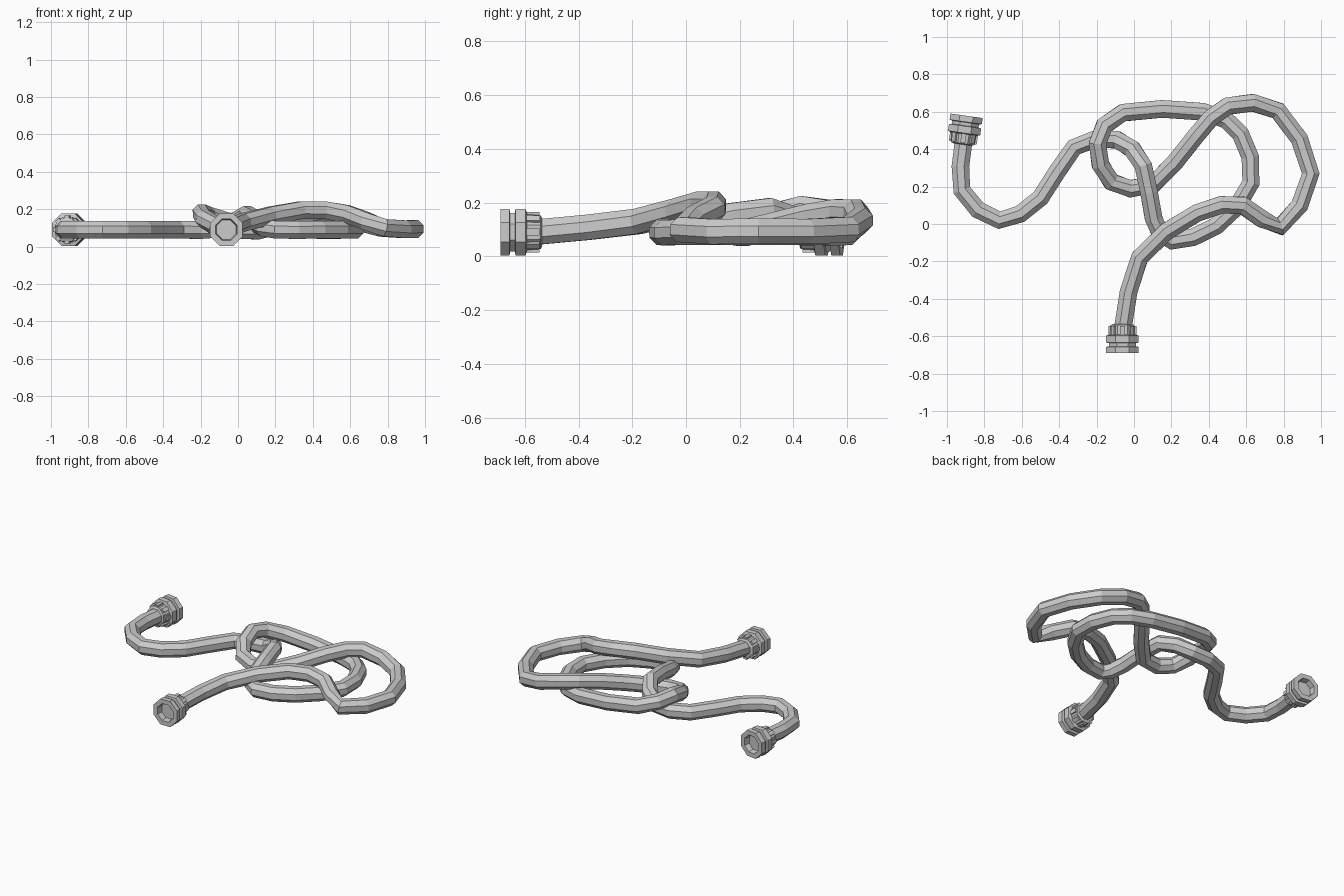
import bpy, bmesh
from math import pi, sin, cos
from mathutils import Vector

if "Cube" in bpy.data.objects:
    bpy.data.objects.remove(bpy.data.objects["Cube"])

SIDES = 8
UP = Vector((0, 0, 1))


def finish(bm, name):
    bmesh.ops.recalc_face_normals(bm, faces=bm.faces)
    me = bpy.data.meshes.new(name)
    bm.to_mesh(me)
    bm.free()
    ob = bpy.data.objects.new(name, me)
    bpy.context.collection.objects.link(ob)
    return ob


def ring(bm, c, d, r):
    # octagon around direction d, flat side up
    side = d.cross(UP).normalized()
    up = side.cross(d).normalized()
    return [bm.verts.new(c + r * (cos(a) * side + sin(a) * up))
            for a in ((i + 0.5) * 2 * pi / SIDES for i in range(SIDES))]


def skin(bm, rings):
    for a, b in zip(rings, rings[1:]):
        for i in range(SIDES):
            j = (i + 1) % SIDES
            bm.faces.new((a[i], a[j], b[j], b[i]))
    bm.faces.new(rings[0])
    bm.faces.new(rings[-1])


# Hose: key points of the centre line, a smooth midpoint is added between each pair
KEYS = [Vector(p) for p in [
    (-.91, .45, .09), (-.92, .18, .09), (-.72, .02, .09), (-.5, .14, .09),
    (-.32, .41, .09), (-.09, .45, .095), (.05, .31, .17), (.105, .03, .12),
    (.2, -.09, .09), (.44, -.01, .09), (.625, .22, .09), (.57, .48, .09),
    (.37, .6, .09), (-.06, .595, .135), (-.195, .43, .178), (-.12, .225, .11),
    (.1, .21, .085), (.33, .47, .15), (.5, .63, .165), (.77, .605, .1),
    (.945, .27, .094), (.78, -.015, .1), (.58, .1, .175), (.34, .06, .195),
    (.03, -.18, .13), (-.06, -.56, .09)]]
ext = [2 * KEYS[0] - KEYS[1]] + KEYS + [2 * KEYS[-1] - KEYS[-2]]
path = []
for a, b, c, d in zip(ext, ext[1:], ext[2:], ext[3:]):
    path += [b, (9 * (b + c) - a - d) / 16]
path.append(KEYS[-1])

bm = bmesh.new()
rings = []
for i, p in enumerate(path):
    d = path[min(i + 1, len(path) - 1)] - path[max(i - 1, 0)]
    rings.append(ring(bm, p, d.normalized(), 0.051))
skin(bm, rings)
finish(bm, "hose")

# Coupling: (distance along axis, radius), ending inside the recessed bore
PROFILE = [(0, .055), (.006, .068), (.056, .072), (.062, .094), (.099, .094),
           (.102, .078), (.119, .078), (.122, .094), (.155, .094),
           (.155, .062), (.118, .056)]


def coupling(name, start, d):
    d = d.normalized()
    bm = bmesh.new()
    skin(bm, [ring(bm, start + d * t, d, r) for t, r in PROFILE])
    # grip lugs on the collar flats
    side = d.cross(UP).normalized()
    up = side.cross(d)
    for i in range(SIDES):
        a = i * 2 * pi / SIDES
        n = cos(a) * side + sin(a) * up
        t = cos(a) * up - sin(a) * side
        for v in bmesh.ops.create_cube(bm, size=1)["verts"]:
            x, y, z = v.co
            v.co = start + d * (.036 + x * .052) + n * (.066 + z * .018) + t * y * .026
    return finish(bm, name)


coupling("front_coupling", Vector((-.062, -.535, .09)), Vector((0, -1, 0)))
coupling("back_coupling", Vector((-.917, .425, .09)), Vector((.14, .99, 0)))
